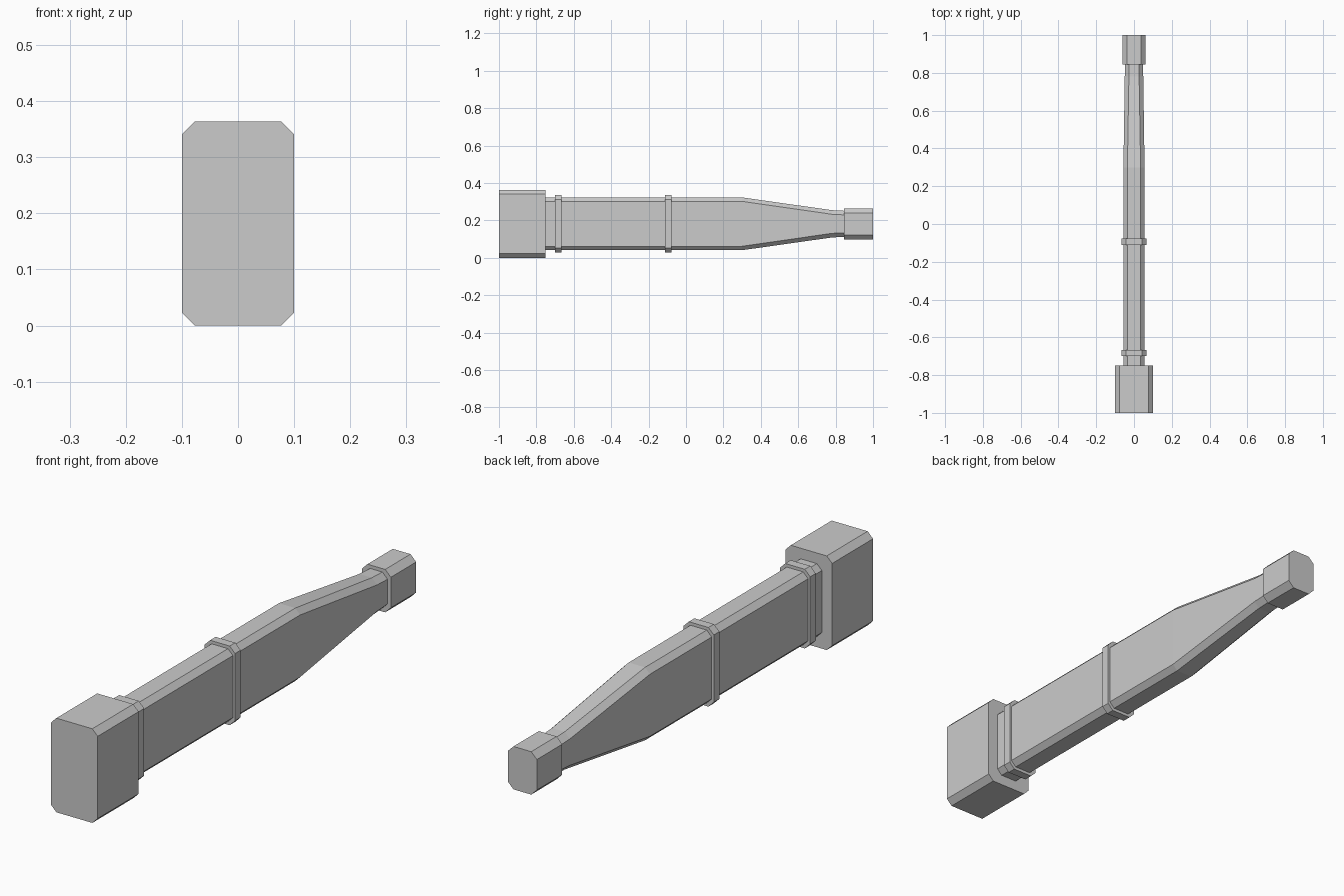
import bpy
import bmesh

if "Cube" in bpy.data.objects:
    bpy.data.objects.remove(bpy.data.objects["Cube"], do_unlink=True)

# Single plain grey
grey = bpy.data.materials.new("plain_grey")
grey.use_nodes = True
colour = (0.6, 0.6, 0.6, 1.0)
grey.diffuse_color = colour
grey.node_tree.nodes["Principled BSDF"].inputs["Base Color"].default_value = colour

MID = 0.182  # height of the long axis


def section(bm, y, half_w, half_h, cut):
    """Rectangle with chamfered corners, across the long axis."""
    w, h = half_w - cut, half_h - cut
    outline = [(w, half_h), (half_w, h), (half_w, -h), (w, -half_h),
               (-w, -half_h), (-half_w, -h), (-half_w, h), (-w, half_h)]
    return [bm.verts.new((x, y, MID + z)) for x, z in outline]


def loft(name, sections):
    """Solid through several chamfered sections, with capped ends."""
    bm = bmesh.new()
    rings = [section(bm, *s) for s in sections]
    for a, b in zip(rings, rings[1:]):
        for i in range(len(a)):
            j = (i + 1) % len(a)
            bm.faces.new((a[i], a[j], b[j], b[i]))
    bm.faces.new(rings[0])
    bm.faces.new(rings[-1])
    bmesh.ops.recalc_face_normals(bm, faces=bm.faces)
    mesh = bpy.data.meshes.new(name)
    bm.to_mesh(mesh)
    bm.free()
    mesh.materials.append(grey)
    obj = bpy.data.objects.new(name, mesh)
    bpy.context.collection.objects.link(obj)
    return obj


def prism(name, y0, y1, half_w, half_h, cut):
    return loft(name, [(y, half_w, half_h, cut) for y in (y0, y1)])


# Heavy block at the front end
prism("front_block", -1, -0.75, 0.1, 0.182, 0.023)

# Long shaft, straight then tapering to a narrow neck
loft("shaft", [(-0.76, 0.056, 0.141, 0.021),
               (0.3, 0.056, 0.141, 0.021),
               (0.78, 0.049, 0.073, 0.022),
               (0.86, 0.048, 0.069, 0.022)])

# Raised bands around the shaft
for name, y in (("front_band", -0.683), ("middle_band", -0.094)):
    prism(name, y - 0.017, y + 0.017, 0.065, 0.153, 0.023)

# Small block at the back end
prism("back_tip", 0.845, 1, 0.062, 0.083, 0.024)
